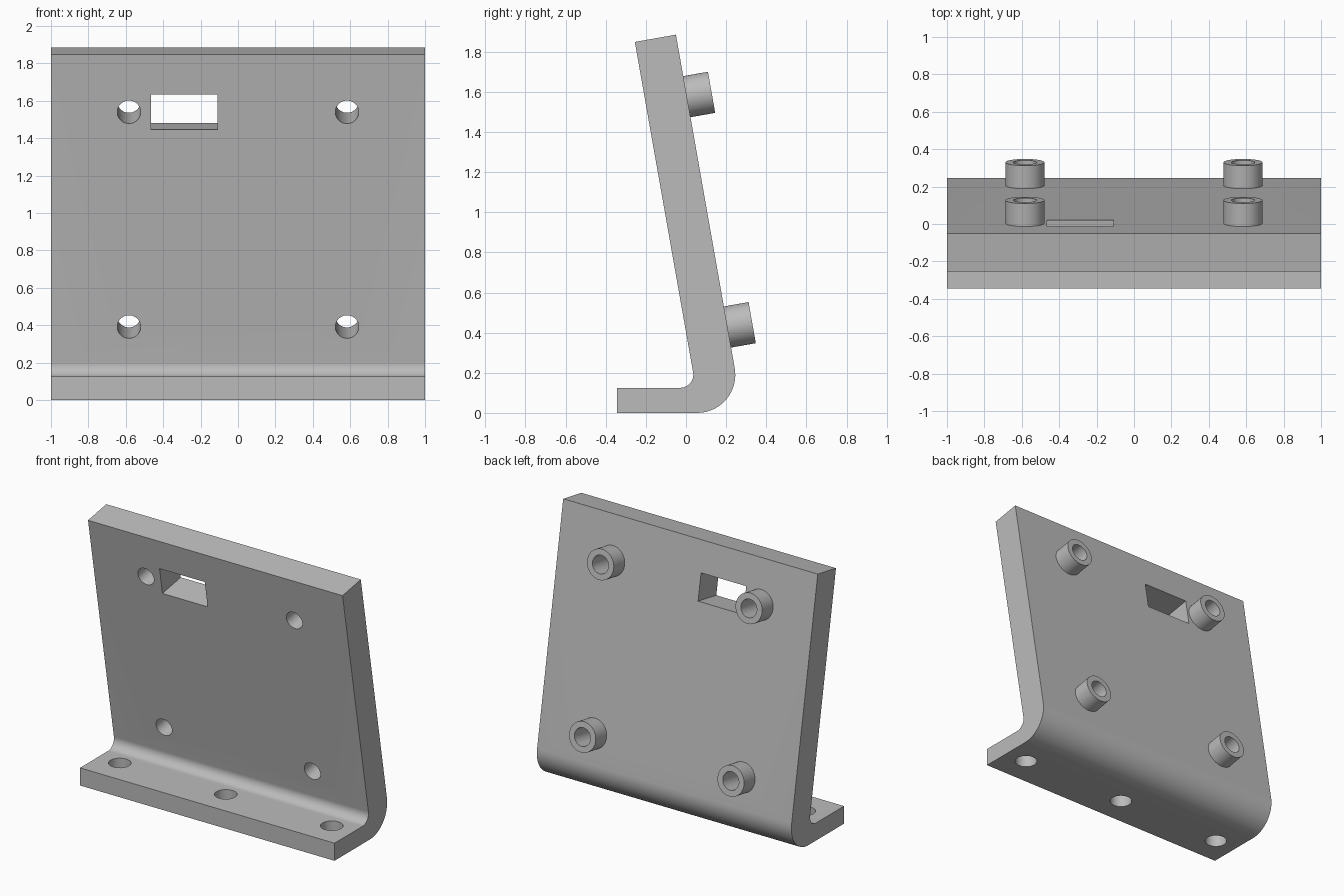
import bpy, bmesh, math
from mathutils import Vector, Matrix

if "Cube" in bpy.data.objects:
    bpy.data.objects.remove(bpy.data.objects["Cube"])

TILT = math.radians(10)
UP = Vector((0, -math.sin(TILT), math.cos(TILT)))    # along the tilted plate
OUT = Vector((0, math.cos(TILT), math.sin(TILT)))    # out of its rear face
FOOT_T, PLATE_T, BOSS_L = 0.125, 0.208, 0.125
INNER_R, OUTER_R = 0.066, 0.19
FRONT_TOP = Vector((0, -0.255, 1.849))               # top front edge of the plate
LEAN = Matrix.Rotation(TILT, 4, 'X')

grey = bpy.data.materials.new("plain grey")
grey.use_nodes = True
colour = (0.5, 0.5, 0.5, 1)
grey.diffuse_color = colour
grey.node_tree.nodes["Principled BSDF"].inputs["Base Color"].default_value = colour


def finish(name, bm):
    bmesh.ops.recalc_face_normals(bm, faces=bm.faces)
    mesh = bpy.data.meshes.new(name)
    bm.to_mesh(mesh)
    bm.free()
    mesh.materials.append(grey)
    ob = bpy.data.objects.new(name, mesh)
    bpy.context.collection.objects.link(ob)
    return ob


def cylinder(name, centre, radius, depth, axis_turn):
    bm = bmesh.new()
    bmesh.ops.create_cone(bm, cap_ends=True, segments=48, radius1=radius,
                          radius2=radius, depth=depth,
                          matrix=Matrix.Translation(centre) @ axis_turn)
    return finish(name, bm)


def cut(ob, cutters):
    bpy.context.view_layer.objects.active = ob
    for c in cutters:
        mod = ob.modifiers.new("cut", 'BOOLEAN')
        mod.operation, mod.solver, mod.object = 'DIFFERENCE', 'EXACT', c
        bpy.ops.object.modifier_apply(modifier=mod.name)


def smooth(ob):
    bpy.ops.object.select_all(action='DESELECT')
    ob.select_set(True)
    bpy.context.view_layer.objects.active = ob
    bpy.ops.object.shade_smooth_by_angle(angle=math.radians(30))


def on_front(x, z):
    """Point on the plate's front face at height z."""
    p = FRONT_TOP + UP * ((z - FRONT_TOP.z) / UP.z)
    return Vector((x, p.y, z))


def bend(radius, floor, face_point, steps=16):
    """Arc tangent to the level z = floor and to a tilted plate face."""
    cz = floor + radius
    cy = face_point.y - (cz - face_point.z) * math.tan(TILT) - radius / math.cos(TILT)
    for i in range(steps + 1):
        a = -math.pi / 2 + (math.pi / 2 + TILT) * i / steps
        yield cy + radius * math.cos(a), cz + radius * math.sin(a)


# Bent bracket: side profile swept across the width
back_top = FRONT_TOP + OUT * PLATE_T
profile = [(-0.345, FOOT_T), (-0.345, 0)]
profile += list(bend(OUTER_R, 0, back_top))
profile += [(back_top.y, back_top.z), (FRONT_TOP.y, FRONT_TOP.z)]
profile += reversed(list(bend(INNER_R, FOOT_T, FRONT_TOP)))
bm = bmesh.new()
face = bm.faces.new([bm.verts.new((-1, y, z)) for y, z in profile])
sweep = bmesh.ops.extrude_face_region(bm, geom=[face])
bmesh.ops.translate(bm, vec=(2, 0, 0),
                    verts=[v for v in sweep["geom"] if isinstance(v, bmesh.types.BMVert)])
bracket = finish("bent_bracket", bm)

# Rear bosses with holes running through boss and plate
along_out = LEAN @ Matrix.Rotation(-math.pi / 2, 4, 'X')
cutters, bosses = [], []
for level, z in (("lower", 0.392), ("upper", 1.54)):
    for side, x in (("left", 0.583), ("right", -0.583)):
        p = on_front(x, z)
        sunk = 0.01
        boss = cylinder(f"{level}_{side}_boss",
                        p + OUT * (PLATE_T + (BOSS_L - sunk) / 2),
                        0.104, BOSS_L + sunk, along_out)
        drill = cylinder("drill", p + OUT * 0.15, 0.0625, 0.8, along_out)
        cut(boss, [drill])
        bosses.append(boss)
        cutters.append(drill)

# Foot holes
for x in (-0.833, 0, 0.833):
    cutters.append(cylinder("foot_drill", Vector((x, -0.137, 0.06)), 0.073, 0.3, Matrix()))

# Rectangular slot beside the upper right hole
bm = bmesh.new()
bmesh.ops.create_cube(bm, size=1, matrix=Matrix.Translation(on_front(-0.287, 1.54) + OUT * 0.1)
                      @ LEAN @ Matrix.Diagonal((0.355, 0.6, 0.192, 1)))
cutters.append(finish("slot_cutter", bm))

cut(bracket, cutters)
for c in cutters:
    bpy.data.objects.remove(c)
for ob in [bracket] + bosses:
    smooth(ob)
